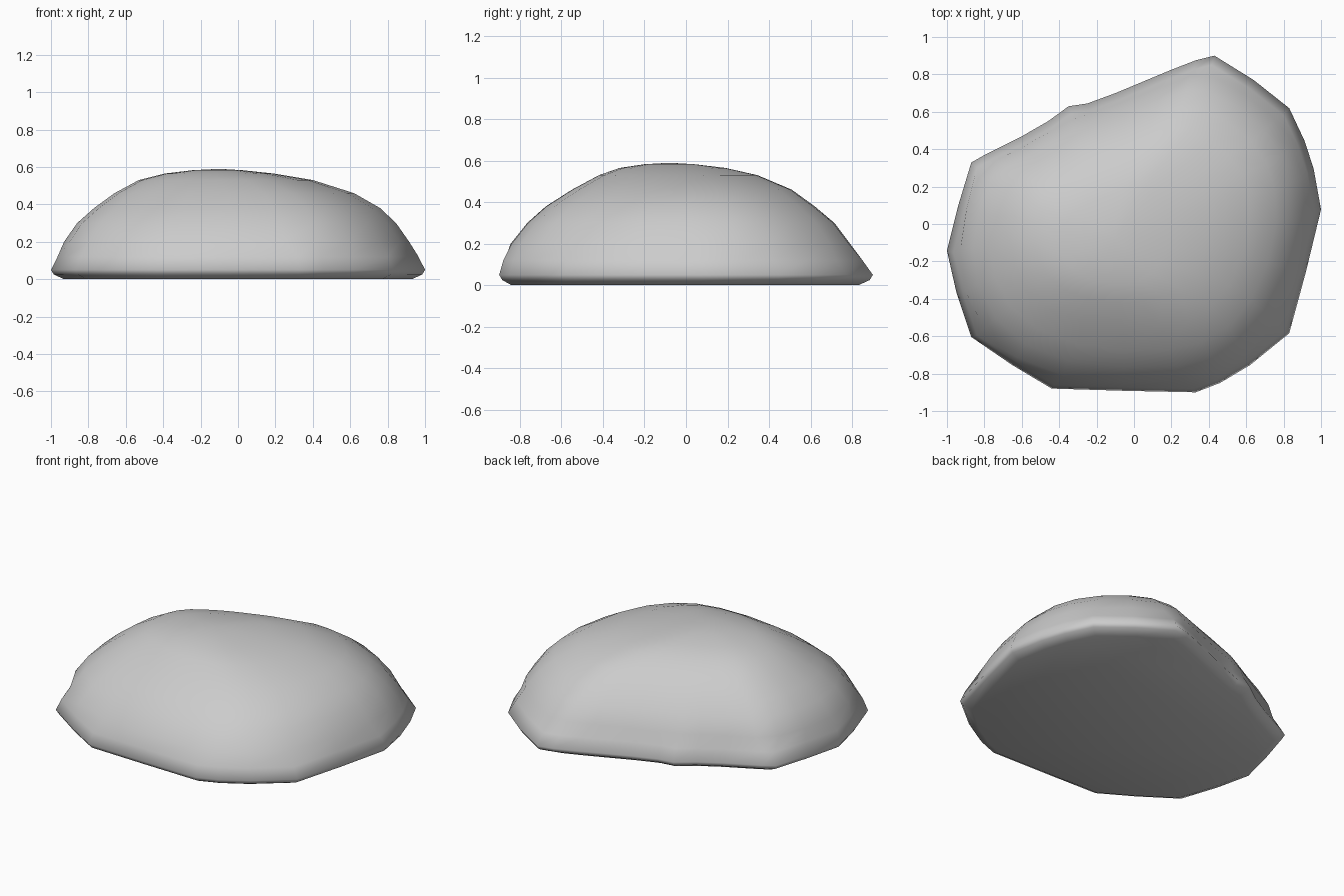
import bpy, bmesh
from mathutils import Vector

if "Cube" in bpy.data.objects:
    bpy.data.objects.remove(bpy.data.objects["Cube"])

# Widest outline of the boulder, seen from above
outline = [(1, .08), (.96, .30), (.91, .45), (.83, .62), (.64, .77), (.43, .90), (.33, .875),
           (.20, .825), (-.10, .70), (-.25, .645), (-.35, .63), (-.46, .55), (-.60, .47),
           (-.80, .37), (-.87, .33), (-.94, .10), (-1, -.14), (-.95, -.36), (-.87, -.60),
           (-.65, -.75), (-.44, -.875), (-.05, -.887), (.33, -.895), (.46, -.845),
           (.62, -.75), (.83, -.58), (.92, -.25)]

# Each level: height, x min, x max, y min, y max, corner softening passes
levels = [(0, -.93, .93, -.84, .83, 0), (.025, -.985, .985, -.885, .885, 0),
          (.05, -1, 1, -.9, .9, 0), (.12, -.965, .965, -.88, .85, 0),
          (.20, -.93, .915, -.845, .79, 1), (.30, -.86, .845, -.765, .715, 1),
          (.38, -.77, .76, -.675, .62, 2), (.46, -.66, .62, -.55, .51, 2),
          (.53, -.53, .40, -.42, .345, 3), (.565, -.39, .19, -.32, .19, 4),
          (.583, -.24, .02, -.20, .04, 4)]


def soften(pts, passes):
    for _ in range(passes):
        n = len(pts)
        pts = [pts[i] * .5 + (pts[i - 1] + pts[(i + 1) % n]) * .25 for i in range(n)]
    return pts


def fit(v, lo, hi, a, b):
    return a + (v - lo) / (hi - lo) * (b - a)


bm = bmesh.new()
rings = []
for z, x0, x1, y0, y1, passes in levels:
    pts = soften([Vector(p) for p in outline], passes)
    xs, ys = [p.x for p in pts], [p.y for p in pts]
    rings.append([bm.verts.new((fit(p.x, min(xs), max(xs), x0, x1),
                                fit(p.y, min(ys), max(ys), y0, y1), z)) for p in pts])

# Flat underside, stacked sides and domed top
n = len(outline)
bm.faces.new(rings[0][::-1])
for a, b in zip(rings, rings[1:]):
    for i in range(n):
        j = (i + 1) % n
        bm.faces.new((a[i], a[j], b[j], b[i]))
apex = bm.verts.new((-.1, -.08, .59))
for i in range(n):
    bm.faces.new((rings[-1][i], rings[-1][(i + 1) % n], apex))
bmesh.ops.recalc_face_normals(bm, faces=bm.faces)
for f in bm.faces:
    f.smooth = True

mesh = bpy.data.meshes.new("boulder")
bm.to_mesh(mesh)
bm.free()
rock = bpy.data.objects.new("boulder", mesh)
bpy.context.collection.objects.link(rock)
